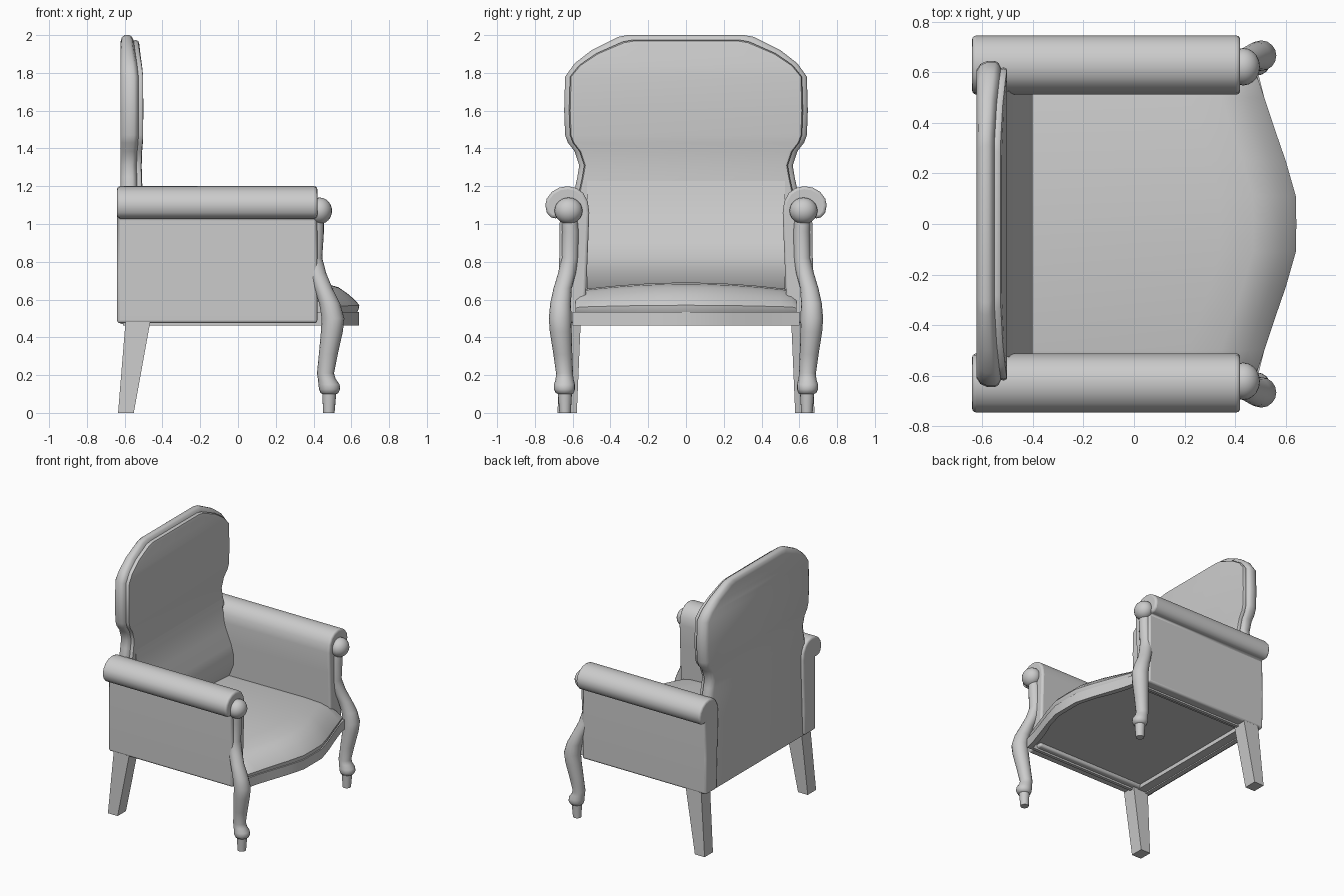
import bpy, bmesh, math
from mathutils import Vector

if "Cube" in bpy.data.objects:
    bpy.data.objects.remove(bpy.data.objects["Cube"])


def make(name, verts, faces, angle=40):
    bm = bmesh.new()
    vs = [bm.verts.new(v) for v in verts]
    for f in faces:
        bm.faces.new([vs[i] for i in f])
    bmesh.ops.recalc_face_normals(bm, faces=bm.faces)
    me = bpy.data.meshes.new(name)
    bm.to_mesh(me)
    bm.free()
    ob = bpy.data.objects.new(name, me)
    bpy.context.collection.objects.link(ob)
    smooth(ob, angle)
    return ob


def smooth(ob, angle):
    bpy.ops.object.select_all(action='DESELECT')
    ob.select_set(True)
    bpy.context.view_layer.objects.active = ob
    bpy.ops.object.shade_smooth_by_angle(angle=math.radians(angle))


def loft(name, rings, angle=40, caps=True):
    n = len(rings[0])
    verts = [p for r in rings for p in r]
    faces = [(k * n + i, k * n + (i + 1) % n, (k + 1) * n + (i + 1) % n, (k + 1) * n + i)
             for k in range(len(rings) - 1) for i in range(n)]
    if caps:
        last = (len(rings) - 1) * n
        faces += [tuple(range(n)), tuple(range(last, last + n))]
    return make(name, verts, faces, angle)


def bevel(ob, width, segments=3):
    m = ob.modifiers.new("Bevel", 'BEVEL')
    m.width, m.segments = width, segments
    m.limit_method, m.angle_limit = 'ANGLE', math.radians(60)


# Backrest: shield outline (y, z) lofted through stepped layers (x, inset, forward curl)
half = [(0.31, 2.0), (0.36, 1.99), (0.50, 1.92), (0.59, 1.85), (0.64, 1.78), (0.645, 1.6),
        (0.64, 1.47), (0.625, 1.43), (0.59, 1.385), (0.565, 1.31), (0.575, 1.25), (0.59, 1.18),
        (0.60, 1.0), (0.60, 0.47)]
layers = [(-0.622, 0.035, 0), (-0.615, 0.012, 0.3), (-0.60, 0, 0.8), (-0.575, 0, 1),
          (-0.562, 0.008, 1), (-0.555, 0.022, 1), (-0.552, 0.028, 1), (-0.54, 0.026, 1),
          (-0.528, 0.032, 1), (-0.522, 0.05, 0.8)]
rings = []
for x, inset, curl in layers:
    right = [(x + curl * 0.025 * max(0, (y - 0.3) / 0.34) ** 2, y - inset,
              z - inset * max(0, (z - 1.78) / 0.22)) for y, z in half]
    rings.append(right + [(px, -py, pz) for px, py, pz in reversed(right)])
n = len(half) * 2
verts = [p for r in rings for p in r]
faces = [(k * n + i, k * n + (i + 1) % n, (k + 1) * n + (i + 1) % n, (k + 1) * n + i)
         for k in range(len(rings) - 1) for i in range(n)]
for base in (0, (len(rings) - 1) * n):
    faces += [(base + i, base + i + 1, base + n - 2 - i, base + n - 1 - i) for i in range(n // 2 - 1)]
make("backrest", verts, faces, 40)

# Lumbar swell of the back cushion
swell = [(-0.53, 1.36), (-0.515, 1.28), (-0.50, 1.16), (-0.465, 1.02), (-0.42, 0.90),
         (-0.402, 0.82), (-0.405, 0.75), (-0.44, 0.66), (-0.50, 0.58), (-0.58, 0.58)]
loft("lumbar_cushion", [[(x, y, z) for x, z in swell] for y in (-0.525, 0.525)])

# Seat rail with recessed underside
front = [(0.64, 0.11), (0.60, 0.25), (0.555, 0.38), (0.515, 0.50), (0.49, 0.60)]


def seat_ring(z, inset):
    side = [(x - inset, y - inset * 0.7 * (y > 0.3), z) for x, y in front + [(0.40, 0.60)]]
    side.append((-0.61 + inset, 0.60 - inset * 0.7, z))
    return side + [(x, -y, z) for x, y, z in reversed(side)]


loft("seat_rail", [seat_ring(0.50, 0.04), seat_ring(0.462, 0.035), seat_ring(0.462, 0),
                   seat_ring(0.535, 0), seat_ring(0.535, 0.02)], 30)

# Seat cushion: crowned sections following the bowed front
section = [(-0.012, 0.53), (-0.003, 0.55), (0, 0.57), (-0.02, 0.595), (-0.06, 0.63),
           (-0.11, 0.665), (-0.17, 0.682), (-0.30, 0.69)]
stations = [(y, x) for x, y in front[:4]] + [(0.56, 0.495), (0.585, 0.485)]
stations = [(-y, x) for y, x in reversed(stations)] + [(0, 0.642)] + stations
rings = []
for y, fx in stations:
    drop = 0.03 * (y / 0.5) ** 2 + (0.02 if abs(y) > 0.57 else 0)
    ring = [(fx + dx, y, z - drop * (z - 0.53) / 0.16) for dx, z in section]
    rings.append(ring + [(-0.58, y, 0.685 - drop), (-0.58, y, 0.53)])
loft("seat_cushion", rings, 45)

# Arm profile (y, z): upholstered panel rolling outward at the top
arm = [(0.535, 0.475), (0.528, 0.66), (0.518, 0.90), (0.512, 1.06), (0.52, 1.12), (0.545, 1.165),
       (0.58, 1.19), (0.625, 1.20), (0.67, 1.193), (0.71, 1.17), (0.737, 1.135), (0.745, 1.10),
       (0.737, 1.06), (0.715, 1.035), (0.69, 1.03), (0.668, 1.035), (0.672, 0.75), (0.668, 0.475)]

# Front leg path (x, y, z, radius), from arm support down to foot
leg = [(0.415, 0.620, 1.09, 0.04), (0.41, 0.612, 0.96, 0.045), (0.40, 0.614, 0.82, 0.046),
       (0.42, 0.630, 0.74, 0.047), (0.452, 0.653, 0.66, 0.048), (0.485, 0.664, 0.58, 0.055),
       (0.503, 0.666, 0.50, 0.06), (0.497, 0.663, 0.43, 0.058), (0.478, 0.652, 0.31, 0.05),
       (0.463, 0.643, 0.21, 0.045), (0.470, 0.643, 0.18, 0.047), (0.482, 0.643, 0.15, 0.056),
       (0.485, 0.643, 0.125, 0.056), (0.484, 0.642, 0.105, 0.047), (0.483, 0.641, 0.10, 0.037),
       (0.481, 0.640, 0.0, 0.030)]

for s, side in ((1, "left"), (-1, "right")):
    ob = loft(side + "_arm", [[(x, s * y, z) for y, z in arm] for x in (-0.64, 0.42)])
    bevel(ob, 0.018)

    loft(side + "_front_leg",
         [[(x + r * math.cos(a), s * y + r * math.sin(a), z)
           for a in [2 * math.pi * i / 16 for i in range(16)]] for x, y, z, r in leg], 50)

    # Knob capping the arm support
    bpy.ops.mesh.primitive_uv_sphere_add(segments=20, ring_count=12, radius=1,
                                         location=(0.432, s * 0.622, 1.07))
    knob = bpy.context.object
    knob.name = side + "_arm_knob"
    knob.scale = (0.066, 0.074, 0.07)
    smooth(knob, 60)

    # Square raked back leg
    def square(x0, x1, y0, y1, z):
        return [(x0, s * y0, z), (x1, s * y0, z), (x1, s * y1, z), (x0, s * y1, z)]

    loft(side + "_back_leg", [square(-0.635, -0.552, 0.578, 0.68, 0),
                              square(-0.595, -0.463, 0.557, 0.665, 0.49)], 30)
